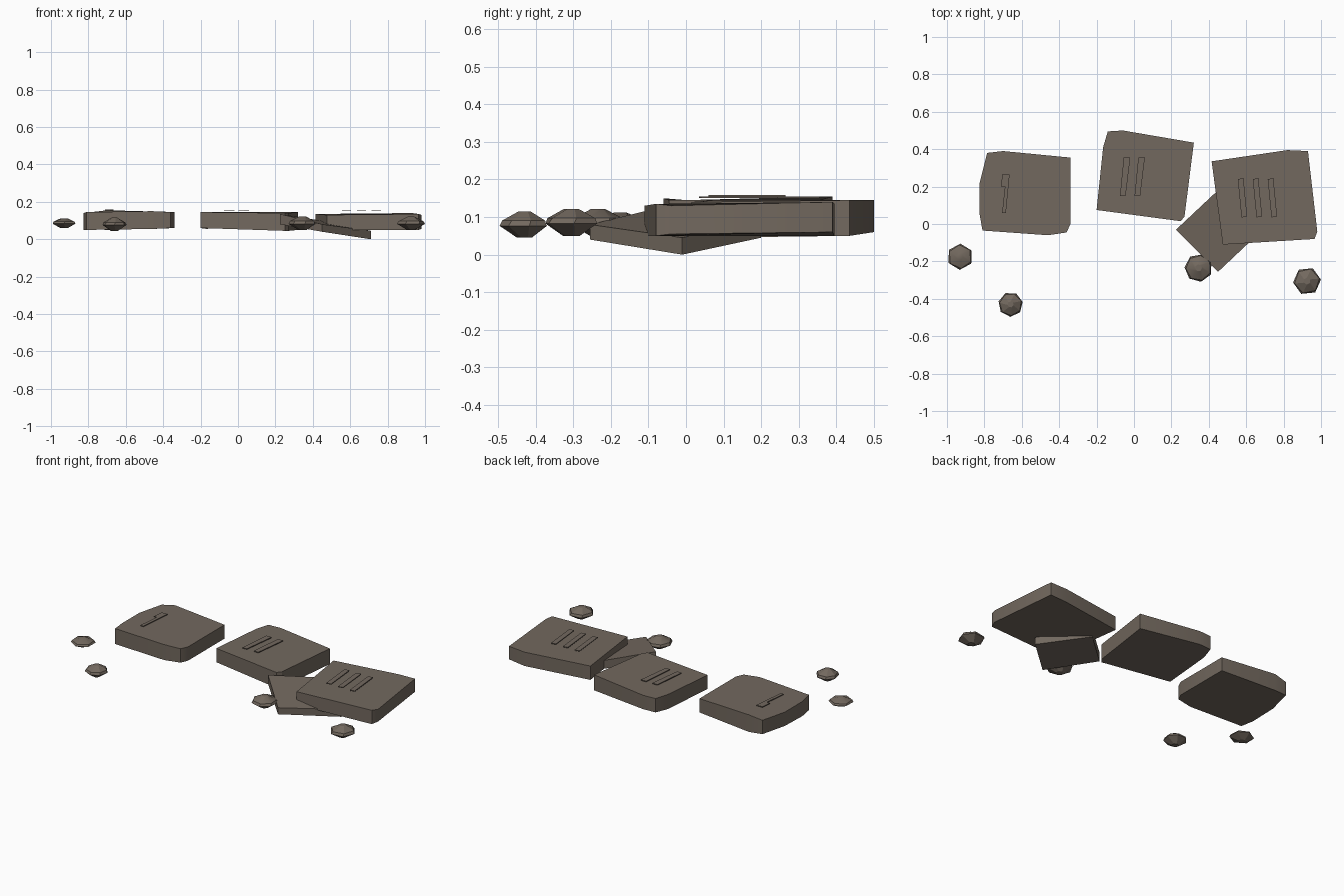
import bpy
import bmesh
from math import cos, sin, pi, radians

default_cube = bpy.data.objects.get("Cube")
if default_cube:
    bpy.data.objects.remove(default_cube, do_unlink=True)

# One warm grey-brown stone colour for every part
stone = bpy.data.materials.new("brown_stone")
stone.use_nodes = True
colour = (0.17, 0.14, 0.113, 1.0)
stone.diffuse_color = colour
shader = stone.node_tree.nodes["Principled BSDF"]
shader.inputs["Base Color"].default_value = colour
shader.inputs["Roughness"].default_value = 0.9


def loft(name, rings, smooth_angle=30):
    """Skin a stack of equal-length rings and cap both ends."""
    bm = bmesh.new()
    loops = [[bm.verts.new(point) for point in ring] for ring in rings]
    for lower, upper in zip(loops, loops[1:]):
        count = len(lower)
        for i in range(count):
            j = (i + 1) % count
            bm.faces.new((lower[i], lower[j], upper[j], upper[i]))
    bm.faces.new(loops[0])
    bm.faces.new(loops[-1])
    bmesh.ops.recalc_face_normals(bm, faces=bm.faces)
    mesh = bpy.data.meshes.new(name)
    bm.to_mesh(mesh)
    bm.free()
    mesh.materials.append(stone)
    part = bpy.data.objects.new(name, mesh)
    bpy.context.collection.objects.link(part)
    bpy.ops.object.select_all(action='DESELECT')
    part.select_set(True)
    bpy.context.view_layer.objects.active = part
    bpy.ops.object.shade_smooth_by_angle(angle=radians(smooth_angle))
    return part


def slab(name, corners):
    """Stone tile from corners given as x, y, bottom z and top z."""
    bottom = [(x, y, low) for x, y, low, high in corners]
    top = [(x, y, high) for x, y, low, high in corners]
    loft(name, [bottom, top])


def numeral_plate(name, outline, height):
    """Thin plate lying just above a tile."""
    loft(name, [[(x, y, height + rise) for x, y in outline]
                for rise in (0, 0.005)])


def pebble(name, x, y, radius, low, high, turn, sides):
    """Flattened faceted stone with a wide waist and small caps."""
    rings = []
    for level, scale, twist in ((0, 0.3, 0.3), (0.45, 1, 0), (0.65, 0.9, 0.1), (1, 0.25, 0.4)):
        ring = []
        for i in range(sides):
            angle = turn + twist + 2 * pi * i / sides
            ring.append((x + radius * scale * cos(angle),
                         y + radius * scale * sin(angle),
                         low + (high - low) * level))
        rings.append(ring)
    loft(name, rings, 25)


# Three flat numbered tiles with slightly worn corners
slab("left_tile", [
    (-.36, -.045, .06, .145), (-.34, .0, .06, .145), (-.34, .355, .06, .145),
    (-.7, .39, .05, .155), (-.785, .38, .055, .14), (-.825, .22, .055, .14),
    (-.825, .05, .05, .14), (-.81, -.035, .05, .145), (-.46, -.06, .055, .15)])
slab("middle_tile", [
    (.25, .015, .045, .14), (.27, .04, .045, .14), (.32, .435, .05, .145),
    (-.06, .5, .06, .145), (-.14, .495, .06, .145),
    (-.165, .41, .055, .145), (-.2, .075, .06, .145)])
slab("right_tile", [
    (.475, -.11, .05, .13), (.965, -.08, .05, .135), (.98, -.04, .055, .13),
    (.93, .39, .06, .14), (.82, .395, .05, .135), (.415, .335, .05, .135)])

# Broken tile tilted beneath the right tile
slab("tilted_tile", [
    (.45, -.255, .04, .08), (.71, -.01, .0, .045),
    (.47, .2, .045, .095), (.225, -.03, .08, .135)])

# Raised tally strokes, one to three per tile
numeral_plate("left_stroke", [
    (-.705, .265), (-.665, .265), (-.685, .06), (-.705, .06),
    (-.69, .2), (-.71, .2)], .153)
for i in range(2):
    shift = i * .078
    numeral_plate("middle_stroke", [
        (x + shift, y) for x, y in
        ((-.055, .355), (-.02, .355), (-.045, .15), (-.075, .15))], .15)
for i in range(3):
    shift = i * .08
    numeral_plate("right_stroke", [
        (x + shift, y) for x, y in
        ((.555, .24), (.585, .245), (.605, .04), (.575, .035))], .15)

# Loose pebbles in front
pebble("far_left_pebble", -.93, -.175, .07, .06, .112, .5, 6)
pebble("left_pebble", -.66, -.43, .066, .045, .115, .2, 7)
pebble("right_pebble", .345, -.235, .075, .05, .122, .4, 7)
pebble("far_right_pebble", .925, -.305, .075, .05, .122, .1, 6)
